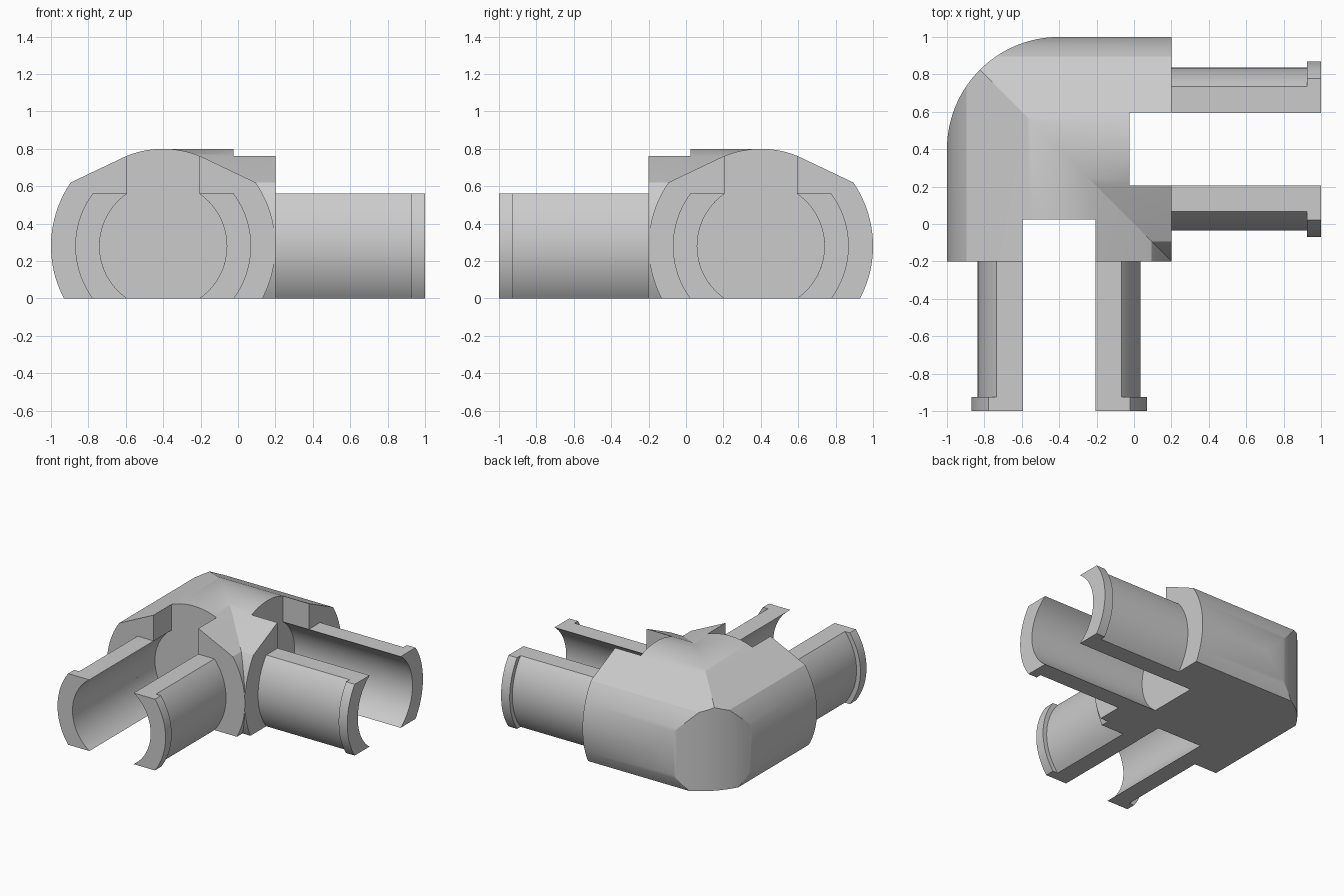
import bpy
import bmesh
from math import sin, cos, asin, acos, pi, sqrt

cube = bpy.data.objects.get("Cube")
if cube:
    bpy.data.objects.remove(cube)

AXIS_Z = 0.28      # height of the socket centre line
CENTRE = 0.4       # distance of each arm centre line from the origin
BORE, TUBE, FLANGE, SHELL, CROWN = 0.34, 0.436, 0.47, 0.6, 0.52
TUBE_TOP = 0.56
MOUTH, BORE_END, TIP, FLANGE_START = -0.2, 0.025, -1.0, -0.925
SLOT = 0.195       # half width of the open slot

grey = bpy.data.materials.new("plain grey")
grey.use_nodes = True
colour = (0.6, 0.6, 0.6, 1)
grey.diffuse_color = colour
grey.node_tree.nodes["Principled BSDF"].inputs["Base Color"].default_value = colour


# u is the offset across an arm (positive outwards), d the position along it
def front_arm(u, d, z):
    return (-CENTRE - u, d, z)


def side_arm(u, d, z):
    return (-d, CENTRE + u, z)


ARMS = {"front": front_arm, "side": side_arm}


def loft(name, rings):
    """Skin a list of matching closed rings and cap both ends."""
    bm = bmesh.new()
    loops = [[bm.verts.new(p) for p in ring] for ring in rings]
    n = len(loops[0])
    for a, b in zip(loops, loops[1:]):
        for i in range(n):
            j = (i + 1) % n
            bm.faces.new((a[i], a[j], b[j], b[i]))
    bm.faces.new(loops[0])
    bm.faces.new(loops[-1])
    bmesh.ops.recalc_face_normals(bm, faces=bm.faces)
    mesh = bpy.data.meshes.new(name)
    bm.to_mesh(mesh)
    bm.free()
    mesh.materials.append(grey)
    obj = bpy.data.objects.new(name, mesh)
    bpy.context.collection.objects.link(obj)
    return obj


def arm_prism(name, place, profile, start, end):
    return loft(name, [[place(u, d, z) for u, z in profile] for d in (start, end)])


def arc(radius, a, b, steps, cu=0, cz=AXIS_Z):
    return [(cu + radius * cos(a + (b - a) * i / steps),
             cz + radius * sin(a + (b - a) * i / steps)) for i in range(steps + 1)]


def select(obj):
    bpy.ops.object.select_all(action='DESELECT')
    obj.select_set(True)
    bpy.context.view_layer.objects.active = obj


def boolean(target, cutter, operation):
    cutter.hide_render = True
    mod = target.modifiers.new("cut", 'BOOLEAN')
    mod.operation, mod.solver, mod.object = operation, 'EXACT', cutter
    select(target)
    bpy.ops.object.modifier_apply(modifier=mod.name)
    bpy.data.objects.remove(cutter)


def smooth(obj, angle=25):
    select(obj)
    bpy.ops.object.shade_smooth_by_angle(angle=angle * pi / 180)


# Body section: round flanks, sloping shoulders, shallow crown, flat base
low, high = -asin(AXIS_Z / SHELL), asin(0.34 / SHELL)
crown = acos(0.2 / CROWN)
section = (arc(SHELL, low, high, 21) + arc(CROWN, crown, pi - crown, 16)
           + arc(SHELL, pi - high, pi - low, 21))

# Body: the section swept round a mitred corner
body = loft("corner_body", [
    [front_arm(u, MOUTH, z) for u, z in section],
    [(-CENTRE - u, CENTRE + u, z) for u, z in section],
    [side_arm(u, MOUTH, z) for u, z in section]])

# Round the outer corner in plan
plan = ([(-1, -1), (1, -1), (1, 1)]
        + arc(SHELL, pi / 2, pi, 32, -CENTRE, CENTRE))
boolean(body, loft("corner_trim", [[(x, y, z) for x, y in plan] for z in (-1, 2)]),
        'INTERSECT')

# Sockets: a round bore with a slot open above and below it
for side, place in ARMS.items():
    half = sqrt(BORE ** 2 - SLOT ** 2)
    edge = acos(SLOT / BORE)
    keyhole = ([(SLOT, -1)] + arc(BORE, -edge, edge, 32) + [(SLOT, 2), (-SLOT, 2)]
               + arc(BORE, pi - edge, pi + edge, 32) + [(-SLOT, -1)])
    boolean(body, arm_prism("socket_cut", place, keyhole, BORE_END, -0.5), 'DIFFERENCE')
smooth(body)


# Clip shells: a pair of curved half pipes with a raised lip on each arm
def shell_profile(outer, sign):
    a, b = asin(AXIS_Z / outer), asin(AXIS_Z / BORE)
    points = arc(outer, -a, a, 28) + arc(BORE, b, -b, 28)
    return [(sign * u, z) for u, z in points]


for side, place in ARMS.items():
    for where, sign in (("outer", 1), ("inner", -1)):
        smooth(arm_prism(f"{side}_{where}_clip", place,
                         shell_profile(TUBE, sign), MOUTH, FLANGE_START))
        smooth(arm_prism(f"{side}_{where}_lip", place,
                         shell_profile(FLANGE, sign), FLANGE_START, TIP))
